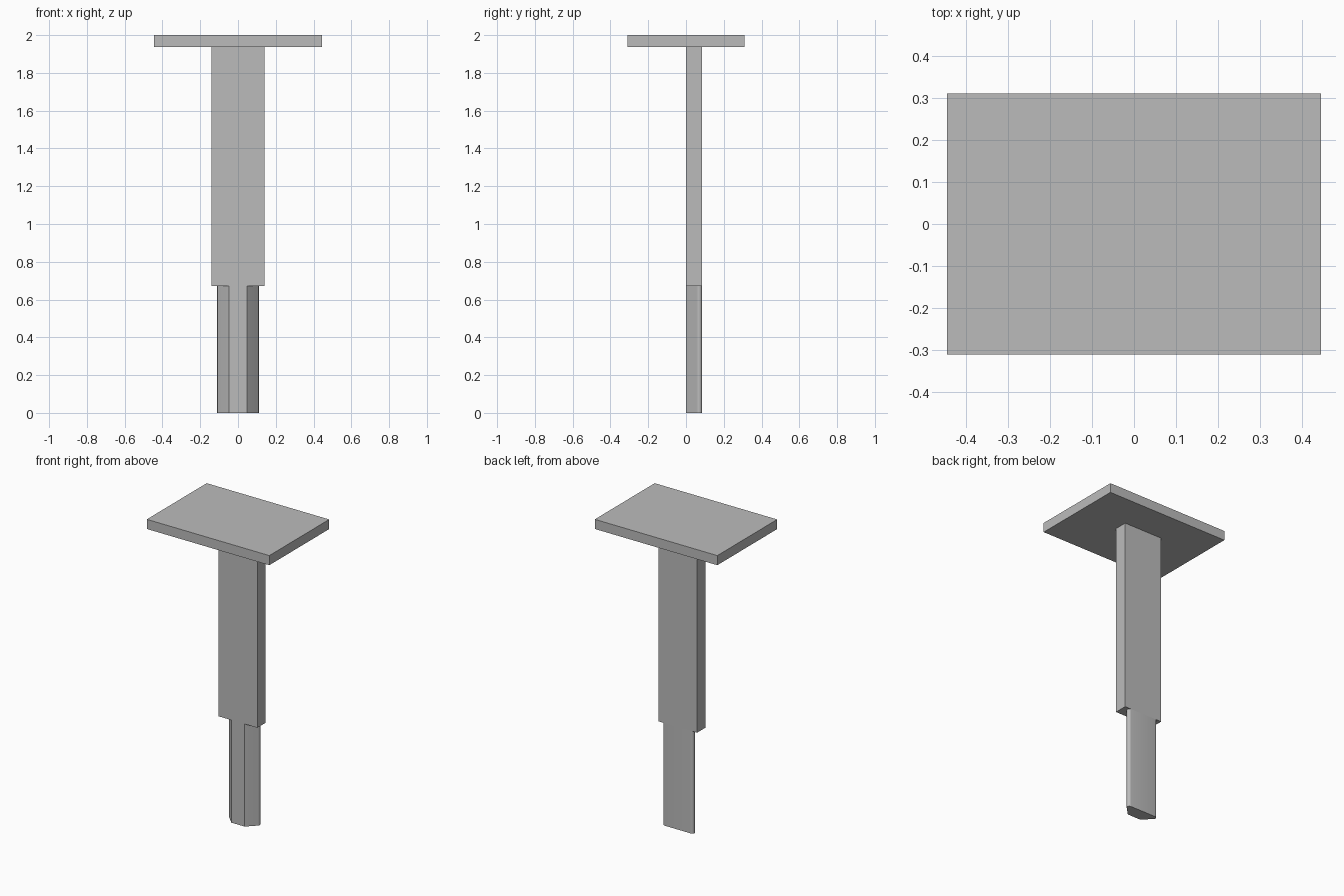
import bpy, bmesh, math

default = bpy.data.objects.get("Cube")
if default:
    bpy.data.objects.remove(default, do_unlink=True)

grey = bpy.data.materials.new("plain grey")
grey.use_nodes = True
colour = (0.5, 0.5, 0.5, 1)
grey.diffuse_color = colour
grey.node_tree.nodes["Principled BSDF"].inputs["Base Color"].default_value = colour


def extrude_outline(name, outline, bottom, top):
    """Solid with the given plan outline between two heights."""
    bm = bmesh.new()
    face = bm.faces.new([bm.verts.new((x, y, bottom)) for x, y in outline])
    result = bmesh.ops.extrude_face_region(bm, geom=[face])
    moved = [v for v in result["geom"] if isinstance(v, bmesh.types.BMVert)]
    bmesh.ops.translate(bm, verts=moved, vec=(0, 0, top - bottom))
    bmesh.ops.recalc_face_normals(bm, faces=bm.faces)
    mesh = bpy.data.meshes.new(name)
    bm.to_mesh(mesh)
    bm.free()
    mesh.materials.append(grey)
    obj = bpy.data.objects.new(name, mesh)
    bpy.context.collection.objects.link(obj)
    return obj


def rectangle(half_x, y0, y1):
    return [(-half_x, y0), (half_x, y0), (half_x, y1), (-half_x, y1)]


DEPTH, SHOULDER, PLATE_BASE = 0.085, 0.672, 1.937

# Flat top plate and the wide upper post beneath it
extrude_outline("top_plate", rectangle(0.444, -0.31, 0.31), PLATE_BASE, 2.0)
extrude_outline("upper_post", rectangle(0.14, 0, DEPTH), SHOULDER, PLATE_BASE)

# Narrow lower post: chamfered at the front, rounded at the back corners
radius, centre_x = 0.016, 0.094
half = [(0.048, 0)]
for i in range(9):
    a = math.radians(-45 + 135 * i / 8)
    half.append((centre_x + radius * math.cos(a),
                 DEPTH - radius + radius * math.sin(a)))
outline = half + [(-x, y) for x, y in reversed(half)]
lower = extrude_outline("lower_post", outline, 0, SHOULDER)

bpy.ops.object.select_all(action="DESELECT")
lower.select_set(True)
bpy.context.view_layer.objects.active = lower
bpy.ops.object.shade_smooth_by_angle(angle=math.radians(30))
